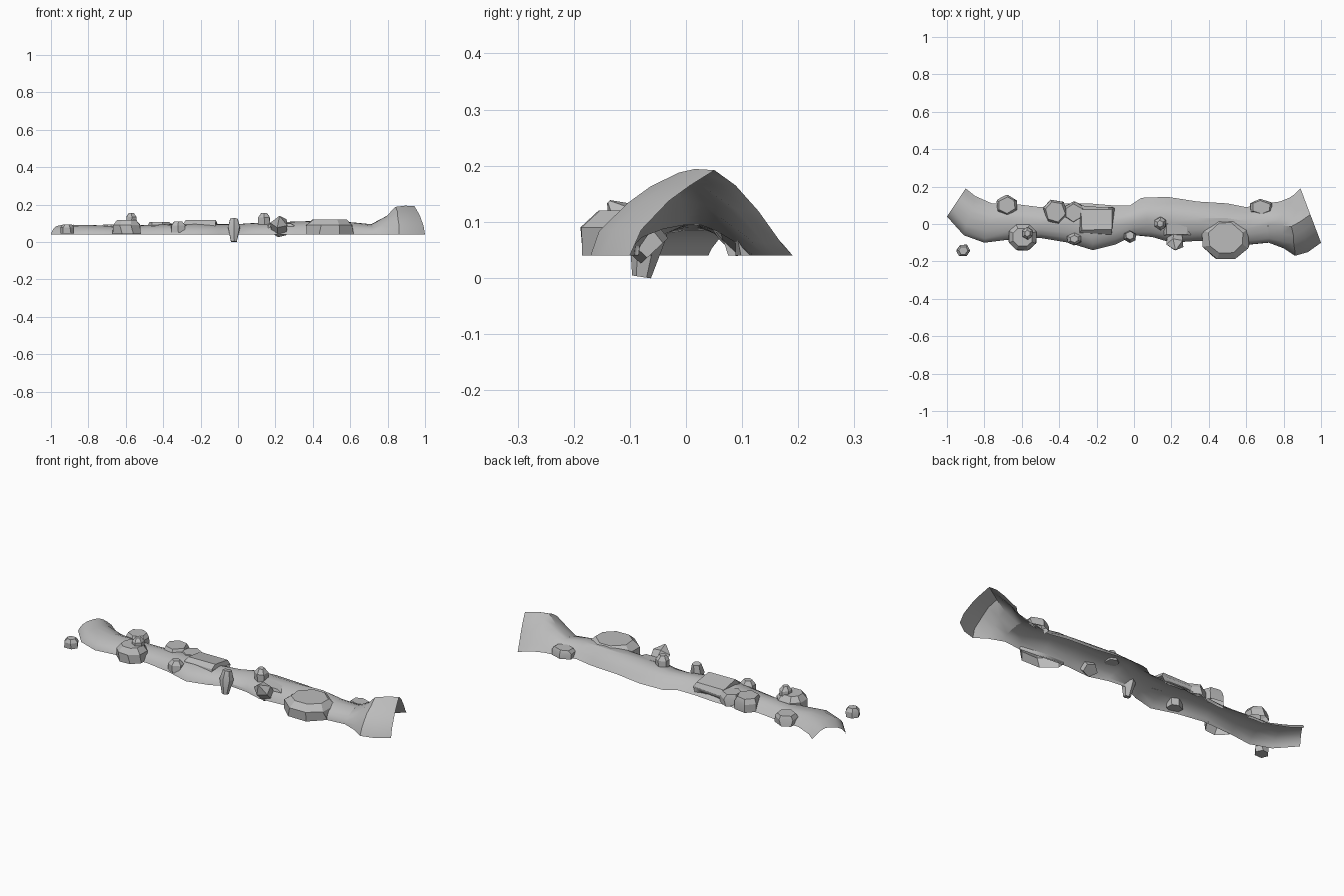
import bpy, bmesh, math, random
from mathutils import Matrix, Vector

random.seed(4)
if "Cube" in bpy.data.objects:
    bpy.data.objects.remove(bpy.data.objects["Cube"])

stone = bpy.data.materials.new("grey stone")
stone.use_nodes = True
GREY = (0.5, 0.5, 0.5, 1)
stone.diffuse_color = GREY
stone.node_tree.nodes["Principled BSDF"].inputs["Base Color"].default_value = GREY

BASE = 0.04


def finish(bm, name, angle):
    """Turn a bmesh into a shaded stone object."""
    mesh = bpy.data.meshes.new(name)
    bm.to_mesh(mesh)
    bm.free()
    mesh.materials.append(stone)
    obj = bpy.data.objects.new(name, mesh)
    bpy.context.collection.objects.link(obj)
    bpy.ops.object.select_all(action="DESELECT")
    obj.select_set(True)
    bpy.context.view_layer.objects.active = obj
    bpy.ops.object.shade_smooth_by_angle(angle=math.radians(angle))
    return obj


# Arched ridge, open underneath: front foot x, y, back foot x, y, crest height
stations = [
    (-1, .04, -.9, .19, .09), (-.91, -.06, -.85, .15, .092), (-.8, -.1, -.76, .11, .09),
    (-.68, -.085, -.66, .11, .085), (-.5, -.075, -.5, .09, .09), (-.35, -.1, -.36, .11, .095),
    (-.22, -.14, -.24, .11, .1), (-.1, -.11, -.12, .1, .095), (0, -.06, -.02, .1, .095),
    (.1, -.07, .04, .14, .1), (.2, -.1, .18, .145, .105), (.34, -.09, .34, .12, .11),
    (.48, -.1, .5, .11, .115), (.62, -.11, .6, .09, .105), (.72, -.1, .7, .11, .095),
    (.8, -.13, .78, .12, .14), (.86, -.17, .83, .14, .188), (.93, -.15, .86, .16, .194),
    (1, -.1, .89, .19, .192)]
low_arch = [(0, 0), (.04, .25), (.13, .6), (.27, .86), (.45, .98),
            (.61, 1), (.74, .8), (.88, .42), (1, 0)]
peaked_arch = [(0, 0), (.07, .3), (.24, .64), (.37, .82), (.52, 1),
               (.65, .82), (.79, .52), (.92, .14), (1, 0)]

bm = bmesh.new()
rows = []
for xf, yf, xb, yb, top in stations:
    front, back = Vector((xf, yf, BASE)), Vector((xb, yb, BASE))
    peak = min(1, max(0, (xf - .74) / .15))
    row = []
    for low, high in zip(low_arch, peaked_arch):
        t, h = Vector(low).lerp(Vector(high), peak)
        p = front.lerp(back, t)
        p.z += h * (top - BASE)
        if 0 < t < 1 and abs(p.x) < .9:
            p += Vector([random.uniform(-.006, .006) for _ in "xy"] + [0])
        row.append(bm.verts.new(p))
    rows.append(row)
for a, b in zip(rows, rows[1:]):
    for i in range(len(a) - 1):
        bm.faces.new((a[i], b[i], b[i + 1], a[i + 1]))
solid = bm.copy()
finish(bm, "ridge_shell", 30)

# Closed copy of the ridge, used to trim the boulders
rim = [e for e in solid.edges if e.is_boundary]
for v in {v for e in rim for v in e.verts if abs(v.co.z - BASE) < .001}:
    v.co.z -= .06
bmesh.ops.holes_fill(solid, edges=rim)
bmesh.ops.triangulate(solid, faces=solid.faces[:])
bmesh.ops.recalc_face_normals(solid, faces=solid.faces[:])
cutter = finish(solid, "ridge_cutter", 30)
cutter.hide_render = True


def chunk(name, centre, half, sides=6, top=.7, bottom=1, lean=0, turn=0):
    """A faceted stone made from three uneven rings."""
    bm = bmesh.new()
    rings = []
    for z, scale in ((-1, bottom), (.25, 1), (1, top)):
        ring = []
        for i in range(sides):
            a = math.tau * (i + .5) / sides + random.uniform(-.12, .12)
            ring.append(bm.verts.new((math.cos(a) * scale, math.sin(a) * scale, z)))
        rings.append(ring)
    bm.faces.new(rings[0][::-1])
    bm.faces.new(rings[-1])
    for a, b in zip(rings, rings[1:]):
        for i in range(sides):
            j = (i + 1) % sides
            bm.faces.new((a[i], a[j], b[j], b[i]))
    place = (Matrix.Translation(centre) @ Matrix.Rotation(lean, 4, "X")
             @ Matrix.Rotation(turn, 4, "Z") @ Matrix.Diagonal((*half, 1)))
    bm.transform(place)
    return finish(bm, name, 25)


def bulge(*args, **options):
    """A boulder merged into the ridge: only its outer skin is kept."""
    obj = chunk(*args, **options)
    cut = obj.modifiers.new("trim", "BOOLEAN")
    cut.operation = "DIFFERENCE"
    cut.object = cutter
    bpy.ops.object.modifier_apply(modifier=cut.name)
    bm = bmesh.new()
    bm.from_mesh(obj.data)
    hidden = [f for f in bm.faces if f.normal.z < -.3]
    bmesh.ops.delete(bm, geom=hidden, context="FACES")
    bm.to_mesh(obj.data)
    bm.free()


# Boulders bulging out of the ridge
bulge("front_large_boulder", (.49, -.075, .08), (.135, .12, .04), 8, top=.72)
bulge("front_small_boulder", (-.595, -.07, .08), (.08, .075, .038), 8)
bulge("back_left_boulder", (-.68, .1, .066), (.06, .055, .026), top=.8)
bulge("back_middle_boulder", (-.42, .065, .074), (.068, .07, .034), top=.8, turn=.3)
bulge("back_inner_boulder", (-.32, .06, .07), (.06, .06, .03), top=.8)
bulge("back_right_boulder", (.68, .09, .062), (.065, .045, .022), top=.8)

# Square slabs lying on the crest
bulge("crest_slab", (-.2, .02, .08), (.125, .1, .03), 4, top=.85, lean=-.15)
bulge("crest_ledge", (.23, -.025, .085), (.1, .05, .016), 4, top=.8, lean=.1)

# Loose stones
chunk("fallen_stone", (-.913, -.142, .07), (.038, .034, .024), top=.65, turn=.5)
chunk("left_standing_stone", (-.57, -.05, .127), (.03, .034, .028), top=.5)
chunk("front_flat_stone", (-.32, -.08, .08), (.042, .034, .03), top=.55)
chunk("hanging_stone", (-.022, -.07, .063), (.036, .034, .062), top=.65, bottom=.5, lean=-.15)
chunk("right_standing_stone", (.14, .002, .124), (.035, .036, .031), top=.5)
chunk("pointed_stone", (.222, -.097, .092), (.05, .04, .06), 5, top=.1, bottom=.85, lean=.75)

bpy.data.objects.remove(cutter)
